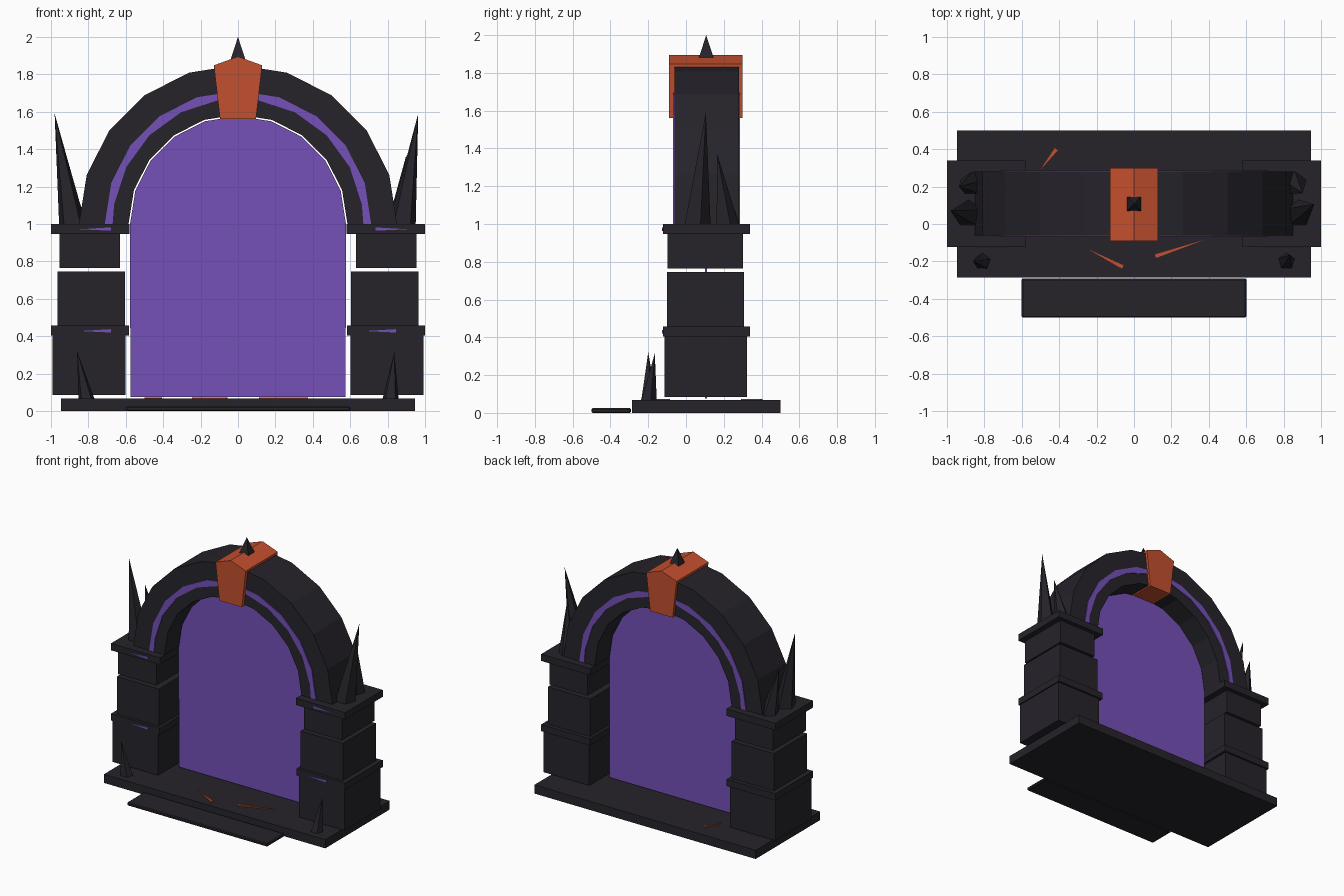
import bpy, bmesh
from math import sin, cos, pi, radians
from mathutils import Vector

if "Cube" in bpy.data.objects:
    bpy.data.objects.remove(bpy.data.objects["Cube"])


def material(name, rgb):
    m = bpy.data.materials.new(name)
    m.diffuse_color = (*rgb, 1)
    m.use_nodes = True
    m.node_tree.nodes["Principled BSDF"].inputs["Base Color"].default_value = m.diffuse_color
    return m


STONE = material("dark_stone", (0.019, 0.017, 0.023))
PURPLE = material("purple_glow", (0.178, 0.08, 0.48))
ORANGE = material("ember_orange", (0.55, 0.08, 0.028))


def finish(name, bm, mat):
    bmesh.ops.recalc_face_normals(bm, faces=bm.faces)
    me = bpy.data.meshes.new(name)
    bm.to_mesh(me)
    bm.free()
    me.materials.append(mat)
    ob = bpy.data.objects.new(name, me)
    bpy.context.collection.objects.link(ob)
    return ob


def prism(name, pts, axis, lo, hi, mat):
    """Extrude a 2D outline: axis 'y' takes (x, z) points, axis 'z' takes (x, y)."""
    bm = bmesh.new()
    place = (lambda p, d: (p[0], d, p[1])) if axis == 'y' else (lambda p, d: (p[0], p[1], d))
    f = bm.faces.new([bm.verts.new(place(p, lo)) for p in pts])
    ext = bmesh.ops.extrude_face_region(bm, geom=[f])
    move = Vector((0, hi - lo, 0)) if axis == 'y' else Vector((0, 0, hi - lo))
    bmesh.ops.translate(bm, vec=move, verts=[v for v in ext['geom'] if isinstance(v, bmesh.types.BMVert)])
    return finish(name, bm, mat)


def box(name, x, y, z, mat=STONE):
    pts = [(x[0], y[0]), (x[1], y[0]), (x[1], y[1]), (x[0], y[1])]
    return prism(name, pts, 'z', z[0], z[1], mat)


def spike(name, base, r, tip, sides=5, turn=0.3):
    """Leaning pyramid with its base centre and tip given."""
    bm = bmesh.new()
    ring = [bm.verts.new((base[0] + r * cos(turn + 2 * pi * i / sides),
                          base[1] + r * sin(turn + 2 * pi * i / sides), base[2]))
            for i in range(sides)]
    top = bm.verts.new(tip)
    bm.faces.new(ring)
    for i in range(sides):
        bm.faces.new((ring[i], ring[(i + 1) % sides], top))
    return finish(name, bm, STONE)


def arc(r, angles, cz=1.0):
    return [(r * cos(radians(a)), cz + r * sin(radians(a))) for a in angles]


STEPS = [18 * i for i in range(11)]

# Plinth and front step
box("plinth", (-0.945, 0.945), (-0.285, 0.5), (0, 0.067))
step = box("front_step", (-0.6, 0.6), (-0.5, -0.292), (0, 0.025))
bev = step.modifiers.new("bevel", 'BEVEL')
bev.width, bev.segments = 0.006, 1

# Pillars: stacked blocks and ledges (inner x, outer x, y range, z range)
PILLAR = [("lower_block", 0.602, 0.99, (-0.115, 0.322), (0.085, 0.408)),
          ("middle_ledge", 0.583, 1.0, (-0.122, 0.338), (0.405, 0.457)),
          ("middle_block", 0.605, 0.965, (-0.1, 0.307), (0.457, 0.745)),
          ("upper_block", 0.63, 0.955, (-0.097, 0.303), (0.765, 0.947)),
          ("cap_ledge", 0.581, 1.0, (-0.122, 0.338), (0.947, 1.0))]
for side, s in (("left", -1), ("right", 1)):
    for part, a, b, y, z in PILLAR:
        box(f"{side}_{part}", sorted((s * a, s * b)), y, z)

# Stone arch, ten flat segments
prism("arch", arc(0.85, STEPS) + arc(0.585, STEPS[::-1]), 'y', -0.062, 0.28, STONE)

# Purple inlay, slightly proud of both arch faces, inner ring offset half a step
inner = [0] + [9 + 18 * i for i in range(10)] + [180]
for name, y in (("front_arch_inlay", (-0.068, -0.06)), ("back_arch_inlay", (0.278, 0.286))):
    prism(name, arc(0.712, STEPS) + arc(0.67, inner[::-1]), 'y', *y, PURPLE)

# Portal sheet
prism("portal", [(-0.575, 0.075), (0.575, 0.075)] + arc(0.577, STEPS), 'y', 0.1, 0.112, PURPLE)

# Keystone and its finial
prism("keystone", [(-0.096, 1.56), (0.096, 1.56), (0.129, 1.848), (0, 1.895), (-0.129, 1.848)],
      'y', -0.09, 0.3, ORANGE)
spike("keystone_finial", (0, 0.107, 1.88), 0.055, (0, 0.107, 2.0), 4, pi / 4)

# Spikes on the caps and at the pillar feet
spike("left_tall_spike", (-0.885, 0.055, 1.0), 0.075, (-0.98, 0.07, 1.59))
spike("right_tall_spike", (0.878, 0.055, 1.0), 0.075, (0.963, 0.105, 1.59))
spike("left_short_spike", (-0.865, 0.215, 1.0), 0.065, (-0.935, 0.2, 1.35))
spike("right_short_spike", (0.86, 0.215, 1.0), 0.065, (0.9, 0.165, 1.37))
spike("left_foot_spike", (-0.81, -0.2, 0.066), 0.045, (-0.86, -0.2, 0.32))
spike("right_foot_spike", (0.815, -0.2, 0.066), 0.045, (0.835, -0.165, 0.315))

# Purple cracks on the front of the ledges
for i, (x0, x1, z) in enumerate([(-0.845, -0.68, 0.972), (0.905, 0.735, 0.972),
                                 (-0.845, -0.68, 0.428), (0.675, 0.845, 0.428)]):
    prism(f"ledge_crack_{i + 1}", [(x0, z), (x1, z - 0.008), (x1, z + 0.01)],
          'y', -0.126, -0.118, PURPLE)

# Orange ember cracks on the plinth floor, each a flat tapering sliver
for i, (a, b) in enumerate([((-0.245, -0.135), (-0.06, -0.23)),
                            ((0.375, -0.085), (0.115, -0.172)),
                            ((-0.5, 0.29), (-0.415, 0.4))]):
    a, b = Vector(a), Vector(b)
    n = (b - a).normalized().orthogonal() * 0.01
    prism(f"floor_crack_{i + 1}", [a, b - n, b + n], 'z', 0.066, 0.074, ORANGE)
